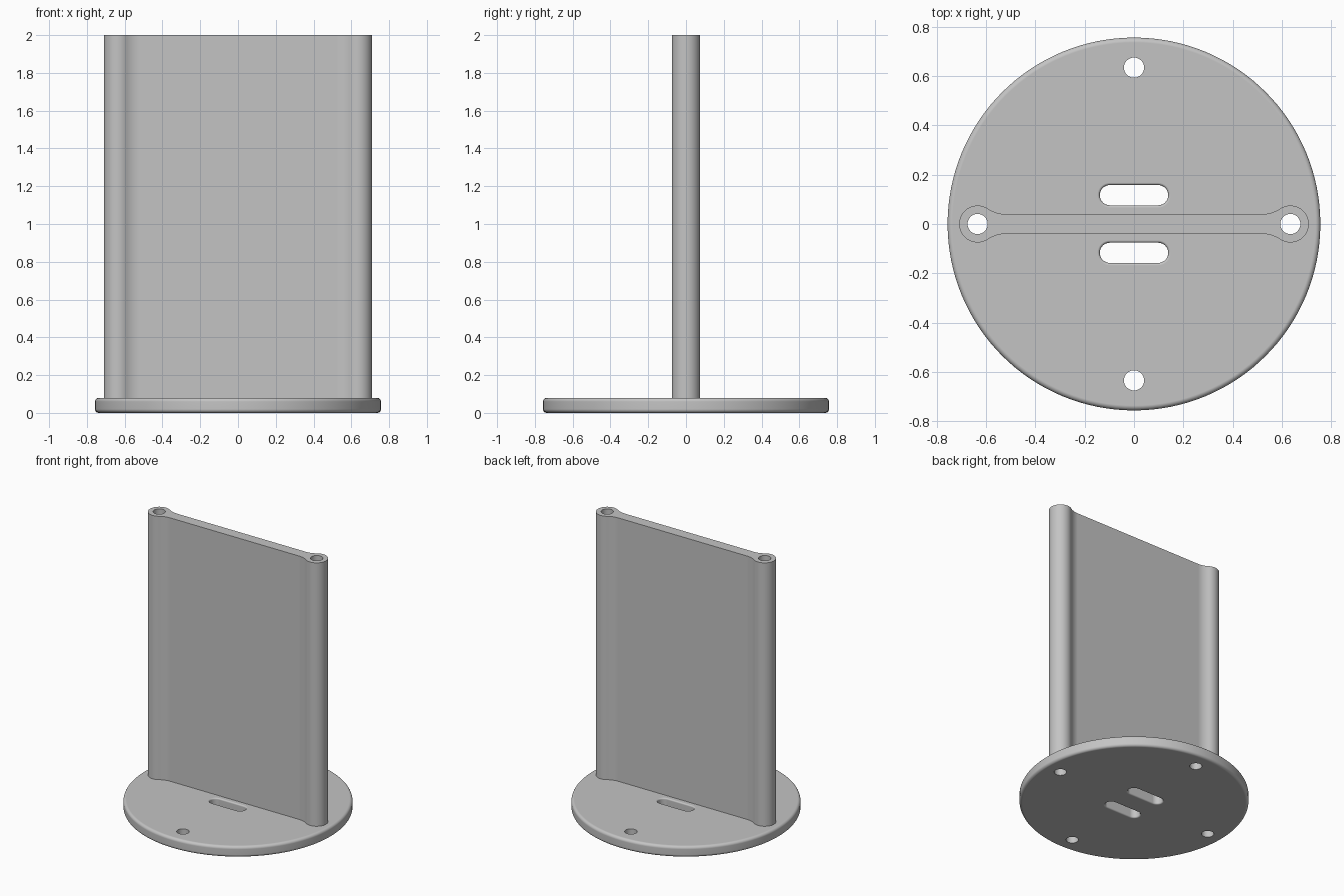
import bpy, bmesh, math
from math import sin, cos, pi

if "Cube" in bpy.data.objects:
    bpy.data.objects.remove(bpy.data.objects["Cube"])

BASE_R, BASE_H, TOP = 0.757, 0.08, 2.0
HOLE_X, HOLE_R = 0.635, 0.041

grey = bpy.data.materials.new("light_grey")
grey.diffuse_color = (0.55, 0.55, 0.55, 1)
grey.use_nodes = True
grey.node_tree.nodes["Principled BSDF"].inputs["Base Color"].default_value = grey.diffuse_color


def arc(cx, cy, r, a0, a1, n):
    """Points along an arc, both ends included."""
    return [(cx + r * cos(a0 + (a1 - a0) * i / n),
             cy + r * sin(a0 + (a1 - a0) * i / n)) for i in range(n + 1)]


def circle(cx, cy, r, n):
    return arc(cx, cy, r, 0, 2 * pi, n)[:-1]


def slot(cy, r):
    return arc(0.098, cy, r, -pi / 2, pi / 2, 16) + arc(-0.098, cy, r, pi / 2, 3 * pi / 2, 16)


def loft(name, layers):
    """Closed solid through (z, outline) layers."""
    bm = bmesh.new()
    rings = [[bm.verts.new((x, y, z)) for x, y in pts] for z, pts in layers]
    for a, b in zip(rings, rings[1:]):
        for i in range(len(a)):
            j = (i + 1) % len(a)
            bm.faces.new((a[i], a[j], b[j], b[i]))
    bm.faces.new(rings[0][::-1])
    bm.faces.new(rings[-1])
    bmesh.ops.recalc_face_normals(bm, faces=bm.faces)
    me = bpy.data.meshes.new(name)
    bm.to_mesh(me)
    bm.free()
    ob = bpy.data.objects.new(name, me)
    bpy.context.collection.objects.link(ob)
    me.materials.append(grey)
    return ob


def cut(ob, cutters):
    bpy.context.view_layer.objects.active = ob
    for c in cutters:
        m = ob.modifiers.new("cut", 'BOOLEAN')
        m.operation, m.solver, m.object = 'DIFFERENCE', 'EXACT', c
        bpy.ops.object.modifier_apply(modifier=m.name)


def smooth(ob):
    bpy.ops.object.select_all(action='DESELECT')
    ob.select_set(True)
    bpy.context.view_layer.objects.active = ob
    bpy.ops.object.shade_smooth_by_angle(angle=math.radians(35))
    w = ob.modifiers.new("weighted", 'WEIGHTED_NORMAL')
    w.keep_sharp = True


def rounded(f):
    """Heights and insets of a plate edge with fillet f, bottom to top."""
    steps = [(f * (1 - cos(t)), f * (1 - sin(t))) for t in [pi / 2 * i / 5 for i in range(6)]]
    return steps + [(BASE_H - z, d) for z, d in reversed(steps)]


# round base plate with rounded rim
base = loft("base_plate", [(z, circle(0, 0, BASE_R - d, 128)) for z, d in rounded(0.02)])

# upright panel: thin web swelling into a round post at each end
POST_R, WEB, NECK_X = 0.075, 0.04, 0.52
dx = HOLE_X - NECK_X
neck_r = (dx * dx + WEB * WEB - POST_R * POST_R) / (2 * (POST_R - WEB))
a = math.atan2(WEB + neck_r, -dx)            # direction from post to neck centre
right = (arc(NECK_X, -WEB - neck_r, neck_r, pi / 2, pi - a, 10)
         + arc(HOLE_X, 0, POST_R, -a, a, 40)[1:-1]
         + arc(NECK_X, WEB + neck_r, neck_r, a - pi, -pi / 2, 10))
left = [(-x, -y) for x, y in right]
panel = loft("upright_panel", [(BASE_H - 0.01, right + left), (TOP, right + left)])

# hole and slot cutters
posts = [loft("post_bore", [(-0.1, circle(s * HOLE_X, 0, HOLE_R, 32)),
                            (TOP + 0.1, circle(s * HOLE_X, 0, HOLE_R, 32))]) for s in (-1, 1)]
bolts = [loft("bolt_hole", [(-0.1, circle(0, s * HOLE_X, HOLE_R, 32)),
                            (0.2, circle(0, s * HOLE_X, HOLE_R, 32))]) for s in (-1, 1)]
slots = []
for s in (-1, 1):
    edge = [(z, slot(s * 0.117, 0.041 + d)) for z, d in rounded(0.01)]
    slots.append(loft("slot_cutter", [(-0.05, edge[0][1])] + edge + [(0.13, edge[-1][1])]))

cut(base, posts + bolts + slots)
cut(panel, posts)
for c in posts + bolts + slots:
    bpy.data.objects.remove(c)
for ob in (base, panel):
    smooth(ob)
